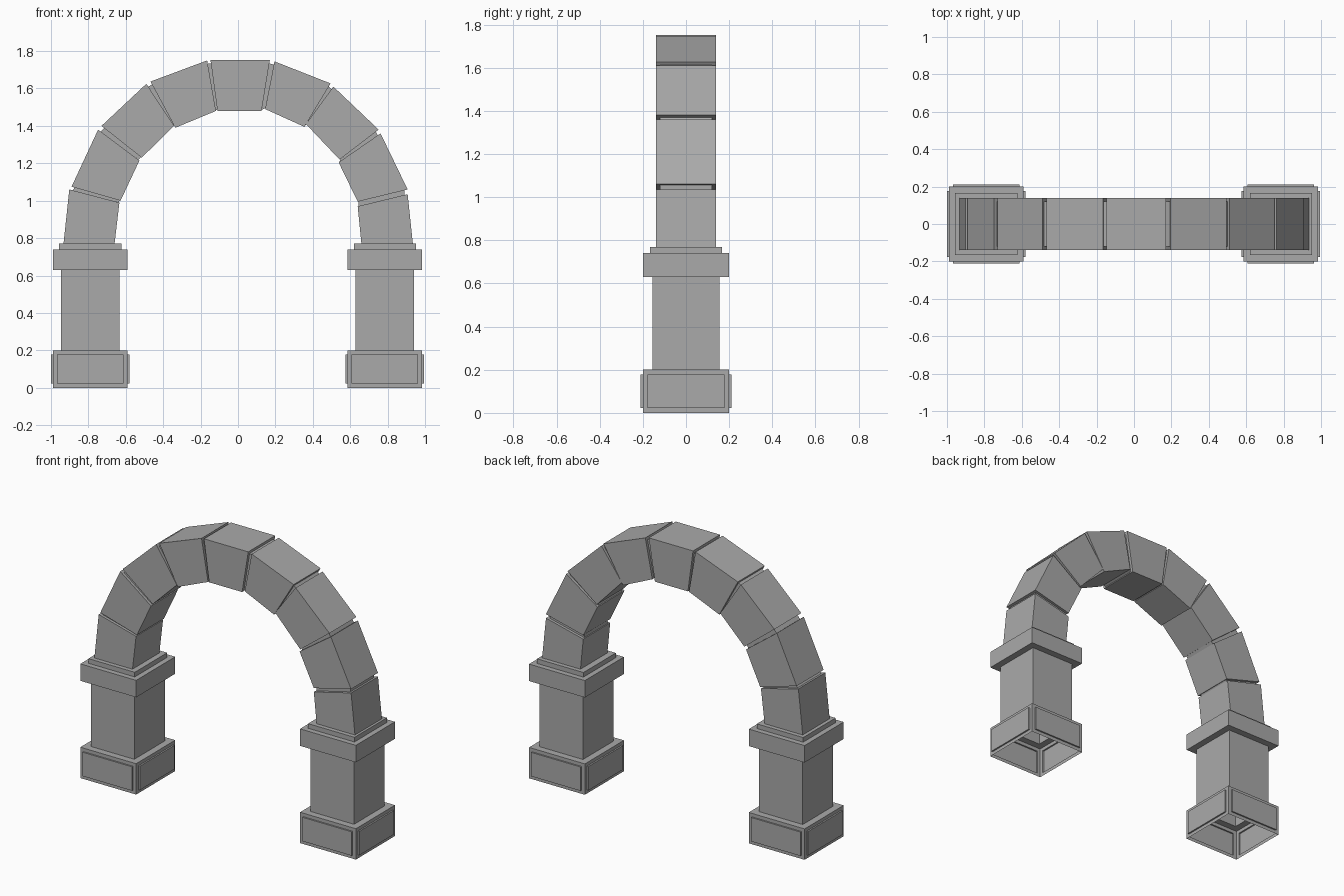
import bpy, bmesh
from mathutils import Vector

if "Cube" in bpy.data.objects:
    bpy.data.objects.remove(bpy.data.objects["Cube"])

stone = bpy.data.materials.new("grey_stone")
stone.diffuse_color = (0.4, 0.4, 0.4, 1)
stone.use_nodes = True
stone.node_tree.nodes["Principled BSDF"].inputs["Base Color"].default_value = stone.diffuse_color


def make_object(name, bm):
    mesh = bpy.data.meshes.new(name)
    bm.to_mesh(mesh)
    bm.free()
    mesh.materials.append(stone)
    obj = bpy.data.objects.new(name, mesh)
    bpy.context.collection.objects.link(obj)


def prism(name, outline, half_depth):
    """Extrude an x-z outline along y."""
    bm = bmesh.new()
    front = [bm.verts.new((x, -half_depth, z)) for x, z in outline]
    back = [bm.verts.new((x, half_depth, z)) for x, z in outline]
    n = len(outline)
    bm.faces.new(front)
    bm.faces.new(back[::-1])
    for i in range(n):
        j = (i + 1) % n
        bm.faces.new((front[j], front[i], back[i], back[j]))
    bmesh.ops.recalc_face_normals(bm, faces=bm.faces[:])
    make_object(name, bm)


def pillar(name, cx):
    """Hollow stepped pillar, open underneath, with raised panels on the base."""
    # (half width x, half width y, height) of each ring
    rings = [(.2, .2, 0), (.2, .2, .2), (.156, .156, .2), (.156, .156, .63),
             (.2, .2, .63), (.2, .2, .74), (.166, .166, .74), (.166, .166, .77)]
    bm = bmesh.new()
    loops = [[bm.verts.new((cx + sx * hx, sy * hy, z))
              for sx, sy in ((-1, -1), (1, -1), (1, 1), (-1, 1))] for hx, hy, z in rings]
    base_sides = []
    for k, (low, high) in enumerate(zip(loops, loops[1:])):
        for i in range(4):
            j = (i + 1) % 4
            f = bm.faces.new((low[i], low[j], high[j], high[i]))
            if k == 0:
                base_sides.append(f)
    bm.faces.new(loops[-1])
    bm.normal_update()
    # raised panels
    bmesh.ops.inset_individual(bm, faces=base_sides, thickness=.032)
    for f in base_sides:
        normal = f.normal.copy()
        out = bmesh.ops.extrude_discrete_faces(bm, faces=[f])["faces"][0]
        bmesh.ops.translate(bm, verts=out.verts[:], vec=normal * .01)
    make_object(name, bm)


pillar("left_pillar", -.79)
pillar("right_pillar", .785)

# Arch stones from left to right: start outer, end outer, end inner, start inner
stones = [
    [(-.933, .77), (-.902, 1.06), (-.634, .99), (-.66, .77)],
    [(-.89, 1.075), (-.748, 1.38), (-.527, 1.215), (-.628, 1.0)],
    [(-.73, 1.40), (-.49, 1.625), (-.342, 1.40), (-.515, 1.23)],
    [(-.468, 1.637), (-.165, 1.75), (-.118, 1.48), (-.335, 1.39)],
    [(-.147, 1.752), (.17, 1.752), (.126, 1.48), (-.11, 1.48)],
    [(.195, 1.745), (.495, 1.627), (.355, 1.395), (.145, 1.49)],
    [(.51, 1.61), (.752, 1.38), (.543, 1.22), (.363, 1.41)],
    [(.762, 1.36), (.907, 1.06), (.64, .995), (.538, 1.205)],
    [(.907, 1.035), (.935, .77), (.66, .77), (.64, .97)],
]
for i, outline in enumerate(stones):
    prism(f"arch_stone_{i + 1}", outline, .138)

# Recessed mortar filling the joints
for i, (a, b) in enumerate(zip(stones, stones[1:])):
    pts = [Vector(p) for p in (a[1], b[0], b[3], a[2])]
    inward = ((pts[3] - pts[0]) + (pts[2] - pts[1])).normalized() * .018
    prism(f"mortar_{i + 1}", [pts[0] + inward, pts[1] + inward,
                              pts[2] - inward * .3, pts[3] - inward * .3], .12)
